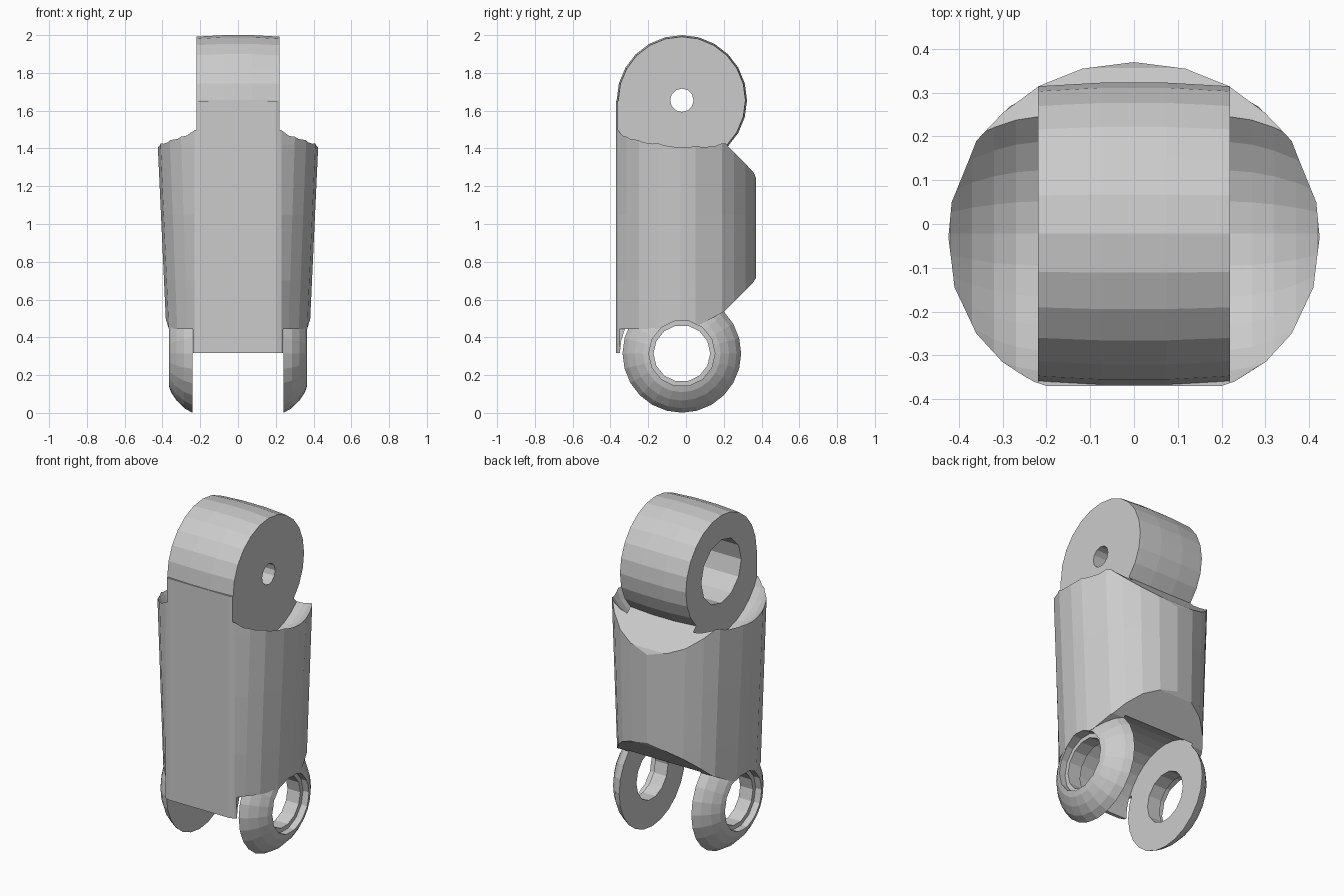
import bpy, bmesh, math
from mathutils import Vector

if "Cube" in bpy.data.objects:
    bpy.data.objects.remove(bpy.data.objects["Cube"])

CY, TOP_Z, LOW_Z = -0.022, 1.655, 0.315   # joint axes run along x


def make(name, rings):
    """Bridge equal-length closed rings and cap both ends."""
    bm = bmesh.new()
    vs = [[bm.verts.new(p) for p in ring] for ring in rings]
    n = len(vs[0])
    for a, b in zip(vs, vs[1:]):
        for i in range(n):
            j = (i + 1) % n
            bm.faces.new((a[i], a[j], b[j], b[i]))
    bm.faces.new(vs[0][::-1])
    bm.faces.new(vs[-1])
    bmesh.ops.recalc_face_normals(bm, faces=bm.faces)
    me = bpy.data.meshes.new(name)
    bm.to_mesh(me)
    bm.free()
    ob = bpy.data.objects.new(name, me)
    bpy.context.collection.objects.link(ob)
    return ob


def turned(name, profile, z, n):
    """Solid of revolution about an x axis; profile holds (x, radius)."""
    return make(name, [[(x, CY + r * math.cos(2 * math.pi * i / n),
                         z + r * math.sin(2 * math.pi * i / n)) for i in range(n)]
                       for x, r in profile])


def prism(name, yz, x0, x1):
    return make(name, [[(x, y, z) for y, z in yz] for x in (x0, x1)])


def combine(target, tool, op):
    m = target.modifiers.new(op, 'BOOLEAN')
    m.operation, m.solver, m.object = op, 'EXACT', tool
    bpy.context.view_layer.objects.active = target
    bpy.ops.object.modifier_apply(modifier=m.name)
    bpy.data.objects.remove(tool)


def cut(target, tool):
    combine(target, tool, 'DIFFERENCE')


# Tapered body with a flat front
half = [(0.2, -0.37), (0.23, -0.36), (0.3, -0.315), (0.36, -0.25), (0.41, -0.145),
        (0.425, -0.03), (0.417, 0.05), (0.36, 0.19), (0.3, 0.255), (0.22, 0.315),
        (0.12, 0.355)]
outline = half + [(0, 0.37)] + [(-x, y) for x, y in reversed(half)]


def section(z):
    k = 1 - 0.1 * (1.42 - z) / 0.92
    # the flat front keeps its width down the whole length
    return [(x if y < -0.34 else x * k, y, z) for x, y in outline]


segment = make("finger_segment", [section(z) for z in (0.318, 0.7, 1.05, 1.42, 1.65)])

# Sloped relief at the back, above and below
cut(segment, prism("upper_relief", [(0.5, 1.1), (0.374, 1.235), (0.357, 1.275), (0.22, 1.415),
                                    (0.0, 1.68), (0.5, 1.8)], -0.6, 0.6))
cut(segment, prism("lower_relief", [(0.5, 0.84), (0.374, 0.72), (0.355, 0.69), (0.2, 0.535),
                                    (0.08, 0.47), (-0.2, 0.44), (-0.2, 0.2), (0.5, 0.2)],
                   -0.6, 0.6))
for s in (-1, 1):
    cut(segment, prism("side_trim", [(-0.5, 0.2), (-0.1, 0.2), (-0.1, 0.445), (-0.5, 0.445)],
                       s * 0.238, s * 0.6))

# Crowned knuckle barrel
barrel = turned("knuckle_barrel", [(-0.25, 0.334), (-0.2, 0.338), (-0.075, 0.345), (0.075, 0.345),
                                   (0.2, 0.338), (0.25, 0.334)], TOP_Z, 24)
combine(segment, barrel, 'UNION')

# Domed fork lugs
for s in (-1, 1):
    lug = turned("fork_lug", [(s * x, r) for x, r in
                              [(0.2, 0.314), (0.242, 0.314), (0.285, 0.29), (0.325, 0.25),
                               (0.355, 0.205), (0.368, 0.165)]], LOW_Z, 24)
    combine(segment, lug, 'UNION')

# Dished seats either side of the barrel
for s in (-1, 1):
    cut(segment, turned("seat_cutter", [(s * x, r) for x, r in
                                        [(0.219, 0.377), (0.27, 0.366), (0.32, 0.342),
                                         (0.37, 0.305), (0.42, 0.25), (0.6, 0.25)]], TOP_Z, 32))

# Slot between the lugs, leaving a thin front plate
cut(segment, turned("slot_cutter", [(-0.24, 0.328), (0.24, 0.328)], LOW_Z, 32))

# Bores: stepped through the barrel, counterbored through the lugs
cut(segment, turned("barrel_bore", [(-0.5, 0.19), (0.12, 0.19), (0.12, 0.062), (0.5, 0.062)],
                    TOP_Z, 12))
cut(segment, turned("lug_bore", [(-0.6, 0.175), (-0.325, 0.175), (-0.325, 0.15), (0.325, 0.15),
                                 (0.325, 0.175), (0.6, 0.175)], LOW_Z, 14))
